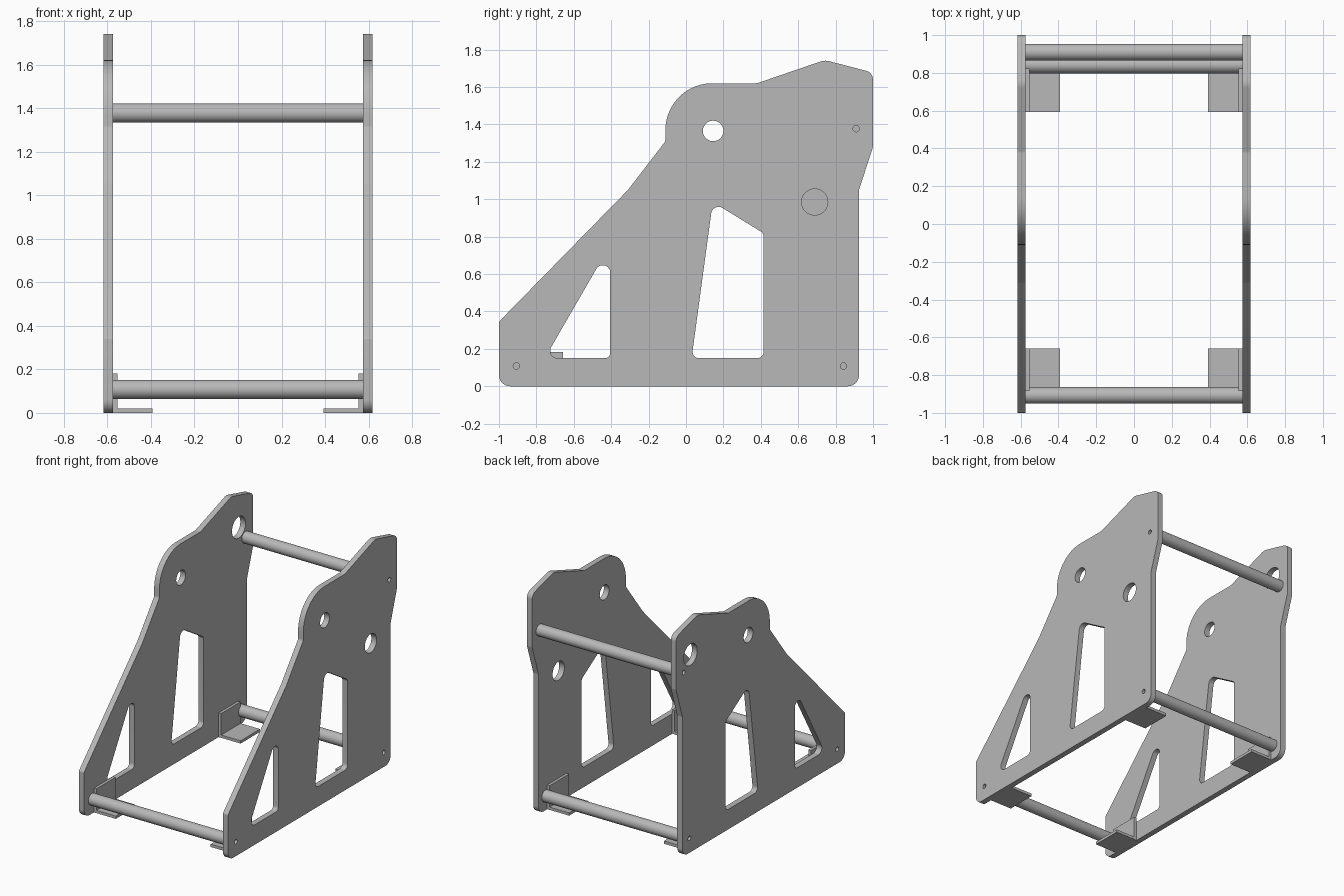
import bpy, bmesh, math
from mathutils import Vector, Matrix

cube = bpy.data.objects.get("Cube")
if cube:
    bpy.data.objects.remove(cube, do_unlink=True)

INNER, OUTER = 0.575, 0.618      # inside and outside faces of the side plates

metal = bpy.data.materials.new("grey metal")
metal.use_nodes = True
GREY = (0.48, 0.48, 0.48, 1)
metal.diffuse_color = GREY
metal.node_tree.nodes["Principled BSDF"].inputs["Base Color"].default_value = GREY


def add_object(name, mesh):
    obj = bpy.data.objects.new(name, mesh)
    bpy.context.collection.objects.link(obj)
    mesh.materials.clear()
    mesh.materials.append(metal)
    return obj


def smooth(obj):
    bpy.ops.object.select_all(action='DESELECT')
    obj.select_set(True)
    bpy.context.view_layer.objects.active = obj
    bpy.ops.object.shade_smooth_by_angle(angle=math.radians(30))


def rounded(corners):
    """Outline from (y, z, radius) corners, each replaced by a tangent arc."""
    out = []
    for i, (y, z, r) in enumerate(corners):
        p = Vector((y, z))
        if r == 0:
            out.append(p)
            continue
        a = (Vector(corners[i - 1][:2]) - p).normalized()
        b = (Vector(corners[(i + 1) % len(corners)][:2]) - p).normalized()
        half = a.angle(b) / 2
        centre = p + (a + b).normalized() * r / math.sin(half)
        start = p + a * r / math.tan(half) - centre
        end = p + b * r / math.tan(half) - centre
        sweep = start.angle_signed(end)      # clockwise positive
        steps = max(3, math.ceil(abs(sweep) / 0.13))
        for k in range(steps + 1):
            t = -sweep * k / steps
            out.append(centre + Matrix.Rotation(t, 2) @ start)
    return out


def circle(y, z, r, n=40):
    return [Vector((y + r * math.cos(k * math.tau / n),
                    z + r * math.sin(k * math.tau / n))) for k in range(n)]


# Side plates: filled outline with windows and holes
OUTLINE = rounded([
    (-1, 0, 0.06), (0.925, 0, 0.06), (0.925, 1.05, 0.04), (1, 1.28, 0.04),
    (1, 1.677, 0.05), (0.742, 1.744, 0.08), (0.38, 1.62, 0.03),
    (-0.11, 1.62, 0.25), (-0.11, 1.31, 0.03), (-0.31, 1.05, 0.1),
    (-1, 0.345, 0.02)])
FRONT_WINDOW = rounded([(-0.755, 0.15, 0.04), (-0.405, 0.15, 0.03),
                        (-0.405, 0.756, 0.04)])
REAR_WINDOW = rounded([(0.03, 0.15, 0.035), (0.415, 0.15, 0.035),
                       (0.415, 0.818, 0.03), (0.143, 0.985, 0.04)])
ROD_CENTRES = {"front_rod": (-0.907, 0.108), "rear_rod": (0.842, 0.108),
               "upper_rod": (0.91, 1.377)}


def side_plate(name, side, extra_hole):
    loops = [OUTLINE, FRONT_WINDOW, REAR_WINDOW,
             circle(0.145, 1.365, 0.055), extra_hole]
    loops += [circle(y, z, 0.017, 20) for y, z in ROD_CENTRES.values()]
    curve = bpy.data.curves.new(name + "_profile", 'CURVE')
    curve.dimensions = '2D'
    curve.fill_mode = 'BOTH'
    curve.extrude = (OUTER - INNER) / 2
    for loop in loops:
        spline = curve.splines.new('POLY')
        spline.points.add(len(loop) - 1)
        for point, co in zip(spline.points, loop):
            point.co = (co.x, co.y, 0, 1)
        spline.use_cyclic_u = True
    helper = bpy.data.objects.new(name + "_profile", curve)
    bpy.context.collection.objects.link(helper)
    depsgraph = bpy.context.evaluated_depsgraph_get()
    mesh = bpy.data.meshes.new_from_object(helper.evaluated_get(depsgraph))
    bpy.data.objects.remove(helper, do_unlink=True)
    # stand the profile up: its plane becomes y-z, its thickness x
    stand = Matrix(((0, 0, 1, side * (INNER + OUTER) / 2),
                    (1, 0, 0, 0), (0, 1, 0, 0), (0, 0, 0, 1)))
    bm = bmesh.new()
    bm.from_mesh(mesh)
    bmesh.ops.transform(bm, matrix=stand, verts=bm.verts)
    bmesh.ops.remove_doubles(bm, verts=bm.verts, dist=0.0001)
    bmesh.ops.recalc_face_normals(bm, faces=bm.faces)
    bm.to_mesh(mesh)
    bm.free()
    smooth(add_object(name, mesh))


side_plate("left_side_plate", 1, circle(0.688, 0.985, 0.07))
side_plate("right_side_plate", -1, circle(0.83, 1.48, 0.08))

# Cross rods between the plates
for name, (y, z) in ROD_CENTRES.items():
    bm = bmesh.new()
    place = Matrix.Translation((0, y, z)) @ Matrix.Rotation(math.pi / 2, 4, 'Y')
    bmesh.ops.create_cone(bm, cap_ends=True, segments=40, radius1=0.044,
                          radius2=0.044, depth=2 * INNER, matrix=place)
    mesh = bpy.data.meshes.new(name)
    bm.to_mesh(mesh)
    bm.free()
    smooth(add_object(name, mesh))

# L-shaped foot brackets on the inside of each plate
T = 0.021
L_SHAPE = [(INNER, 0), (0.393, 0), (0.393, T), (INNER - T, T),
           (INNER - T, 0.182), (INNER, 0.182)]
for end, y0, y1 in (("front", -0.885, -0.658), ("rear", 0.592, 0.822)):
    for label, side in (("left", 1), ("right", -1)):
        bm = bmesh.new()
        face = bm.faces.new([bm.verts.new((side * x, y0, z)) for x, z in L_SHAPE])
        geom = bmesh.ops.extrude_face_region(bm, geom=[face])["geom"]
        moved = [g for g in geom if isinstance(g, bmesh.types.BMVert)]
        bmesh.ops.translate(bm, vec=(0, y1 - y0, 0), verts=moved)
        bmesh.ops.recalc_face_normals(bm, faces=bm.faces)
        mesh = bpy.data.meshes.new(f"{end}_{label}_bracket")
        bm.to_mesh(mesh)
        bm.free()
        add_object(f"{end}_{label}_bracket", mesh)
